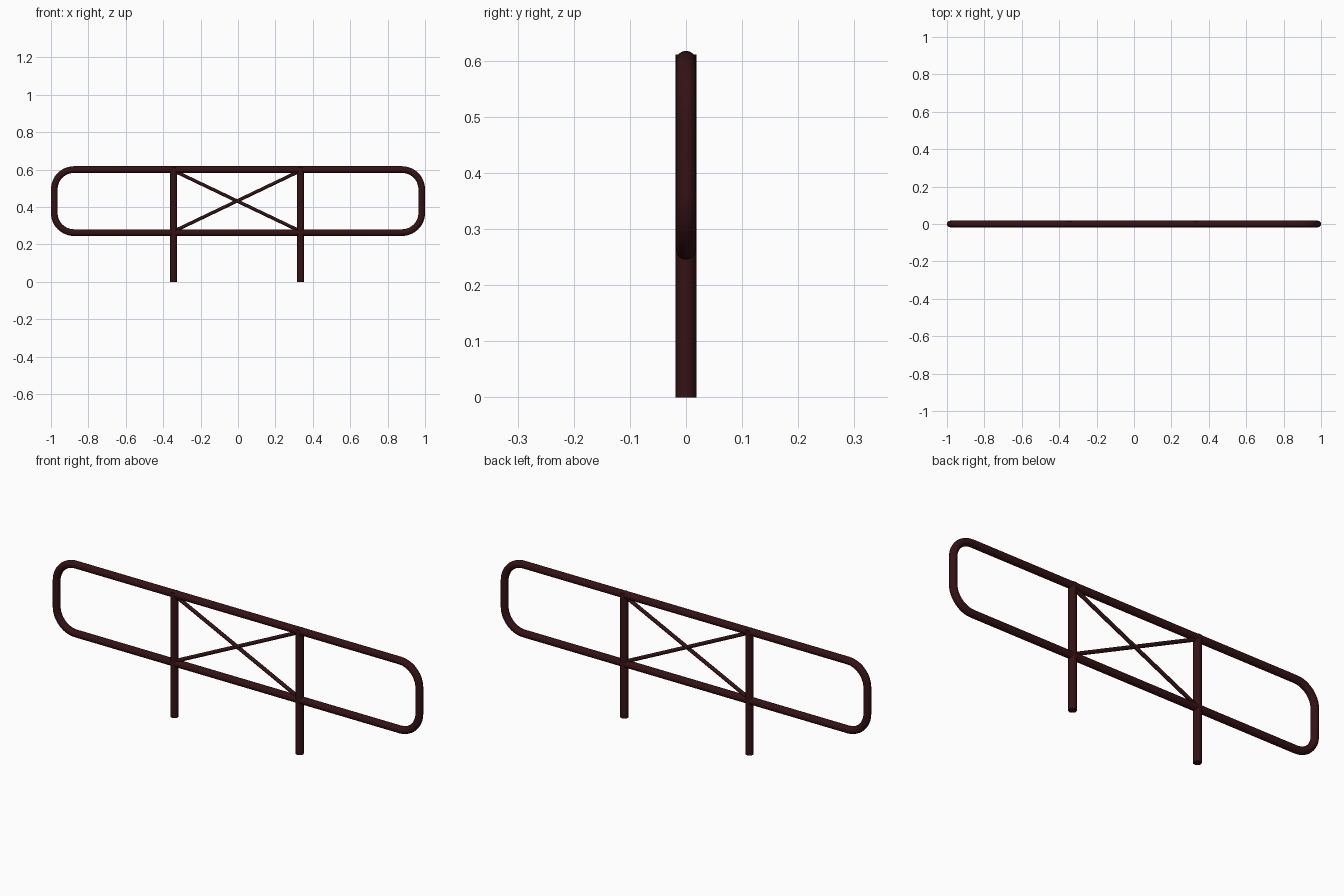
import bpy, math
from mathutils import Vector

if "Cube" in bpy.data.objects:
    bpy.data.objects.remove(bpy.data.objects["Cube"])

mat = bpy.data.materials.new("dark_maroon_paint")
mat.diffuse_color = (0.035, 0.006, 0.007, 1)
mat.use_nodes = True
mat.node_tree.nodes["Principled BSDF"].inputs["Base Color"].default_value = mat.diffuse_color


def finish(obj, name):
    obj.name = name
    obj.data.materials.append(mat)
    bpy.ops.object.select_all(action='DESELECT')
    obj.select_set(True)
    bpy.context.view_layer.objects.active = obj


def rod(name, a, b, radius, sides=24):
    a, b = Vector(a), Vector(b)
    d = b - a
    bpy.ops.mesh.primitive_cylinder_add(
        vertices=sides, radius=radius, depth=d.length, location=(a + b) / 2,
        rotation=d.to_track_quat('Z', 'Y').to_euler())
    finish(bpy.context.object, name)
    bpy.ops.object.shade_smooth_by_angle()


# Rounded rectangular rail loop, swept along four corner arcs
R, TUBE = 0.105, 0.0178
X, ZLO, ZHI = 1 - TUBE, 0.263, 0.600
corners = [(X - R, ZHI - R, 0), (-X + R, ZHI - R, 90),
           (-X + R, ZLO + R, 180), (X - R, ZLO + R, 270)]
pts = []
for cx, cz, start in corners:
    for i in range(13):
        t = math.radians(start + 90 * i / 12)
        pts.append((cx + R * math.cos(t), 0, cz + R * math.sin(t)))
curve = bpy.data.curves.new("rail_loop", 'CURVE')
curve.dimensions = '3D'
curve.bevel_depth = TUBE
curve.bevel_resolution = 6
spline = curve.splines.new('POLY')
spline.points.add(len(pts) - 1)
for p, co in zip(spline.points, pts):
    p.co = (*co, 1)
spline.use_cyclic_u = True
spline.use_smooth = True
rail = bpy.data.objects.new("rail_loop", curve)
bpy.context.collection.objects.link(rail)
finish(rail, "rail_loop")
bpy.ops.object.convert(target='MESH')
bpy.ops.object.shade_smooth_by_angle()

# Two posts
LEFT, RIGHT = -0.344, 0.334
for side, x in (("left", LEFT), ("right", RIGHT)):
    rod(f"post_{side}", (x, 0, 0), (x, 0, 0.611), 0.0185)

# Crossed braces between the posts
rod("brace_falling", (LEFT, 0, 0.594), (RIGHT, 0, 0.270), 0.009, 16)
rod("brace_rising", (LEFT, 0, 0.270), (RIGHT, 0, 0.594), 0.009, 16)
